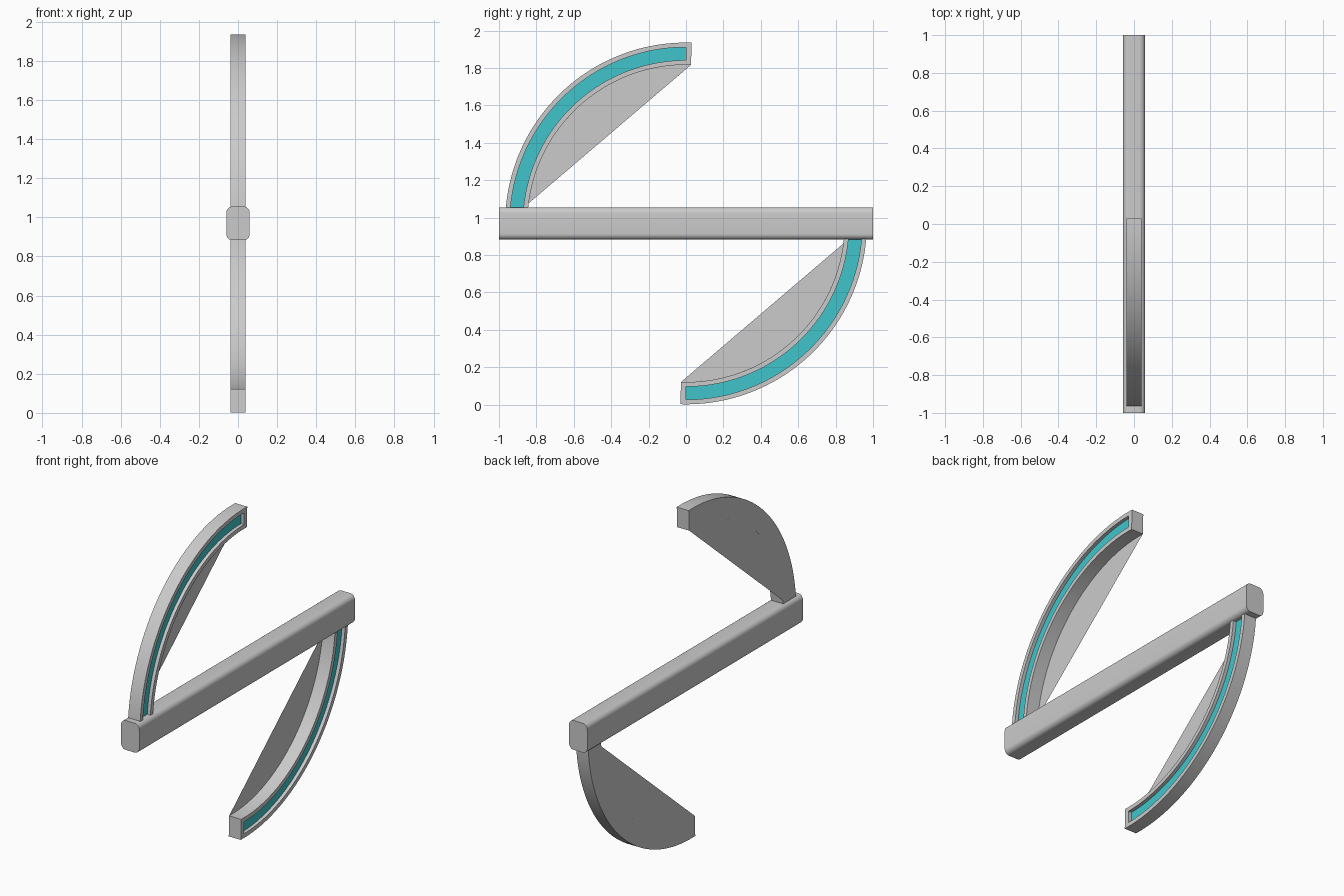
import bpy, bmesh, math

if "Cube" in bpy.data.objects:
    bpy.data.objects.remove(bpy.data.objects["Cube"])

MID = 0.969                        # height of the bar axis
START, STOP, END = 4.5, 90.0, 91.8  # arc foot, end of recess, arc tip (degrees)
WEB_START = 7.3
R_OUT, R_REC_OUT, R_REC_IN, R_IN = 0.967, 0.942, 0.873, 0.848
HALF, DEPTH = 0.039, 0.02
STEPS = 48

cyan = bpy.data.materials.new("cyan")
cyan.diffuse_color = (0.05, 0.56, 0.6, 1)
cyan.use_nodes = True
cyan.node_tree.nodes["Principled BSDF"].inputs["Base Color"].default_value = cyan.diffuse_color


def finish(bm, name, smooth=True):
    mesh = bpy.data.meshes.new(name)
    bm.to_mesh(mesh)
    bm.free()
    ob = bpy.data.objects.new(name, mesh)
    bpy.context.collection.objects.link(ob)
    if smooth:
        bpy.ops.object.select_all(action='DESELECT')
        ob.select_set(True)
        bpy.context.view_layer.objects.active = ob
        bpy.ops.object.shade_smooth_by_angle(angle=math.radians(30))
    return ob


def polar(x, r, deg, s):
    """Point on the arc; s = 1 upper, s = -1 turned half a turn about x."""
    a = math.radians(deg)
    return (x, -s * r * math.cos(a), MID + s * r * math.sin(a))


def angles(a, b):
    return [a + (b - a) * i / STEPS for i in range(STEPS + 1)]


# Crossbar with rounded long edges
bm = bmesh.new()
bmesh.ops.create_cube(bm, size=1)
for v in bm.verts:
    v.co = (v.co.x * 0.118, v.co.y * 2, MID + v.co.z * 0.172)
long_edges = [e for e in bm.edges if abs(e.verts[0].co.y - e.verts[1].co.y) > 1]
bmesh.ops.bevel(bm, geom=long_edges, offset=0.03, segments=6, profile=0.5, affect='EDGES')
finish(bm, "crossbar")

for s, side in ((1, "upper"), (-1, "lower")):
    # Curved frame with a groove in its +x face, closed at the tip
    section = [(-HALF, R_OUT), (HALF, R_OUT), (HALF, R_REC_OUT), (HALF - DEPTH, R_REC_OUT),
               (HALF - DEPTH, R_REC_IN), (HALF, R_REC_IN), (HALF, R_IN), (-HALF, R_IN)]
    bm = bmesh.new()
    rings = [[bm.verts.new(polar(x, r, a, s)) for x, r in section]
             for a in angles(START, STOP)]
    for p, q in zip(rings, rings[1:]):
        for i in range(8):
            if i != 3:             # groove floor is the cyan strip
                j = (i + 1) % 8
                bm.faces.new((p[i], p[j], q[j], q[i]))
    bm.faces.new(rings[0])
    last = rings[-1]
    bm.faces.new(last[2:6])
    tip = {i: bm.verts.new(polar(*section[i], END, s)) for i in (0, 1, 2, 5, 6, 7)}
    loop = list(tip)
    for i, j in zip(loop, loop[1:] + loop[:1]):
        bm.faces.new((last[i], last[j], tip[j], tip[i]))
    bm.faces.new(list(tip.values()))
    bmesh.ops.recalc_face_normals(bm, faces=bm.faces)
    finish(bm, side + "_arc_frame")

    # Cyan strip on the groove floor
    bm = bmesh.new()
    pairs = [[bm.verts.new(polar(HALF - DEPTH, r, a, s)) for r in (R_REC_IN, R_REC_OUT)]
             for a in angles(START, STOP)]
    for p, q in zip(pairs, pairs[1:]):
        f = bm.faces.new((p[0], p[1], q[1], q[0]))
        f.normal_update()
        if f.normal.x < 0:
            f.normal_flip()
    strip = finish(bm, side + "_light_strip", False)
    strip.data.materials.append(cyan)

    # Thin flat web between the arc and its chord, flush with the -x face
    bm = bmesh.new()
    web = bm.faces.new([bm.verts.new(polar(-HALF, R_IN, a, s)) for a in angles(WEB_START, END)])
    web.normal_update()
    if web.normal.x > 0:
        web.normal_flip()
    finish(bm, side + "_web", False)
